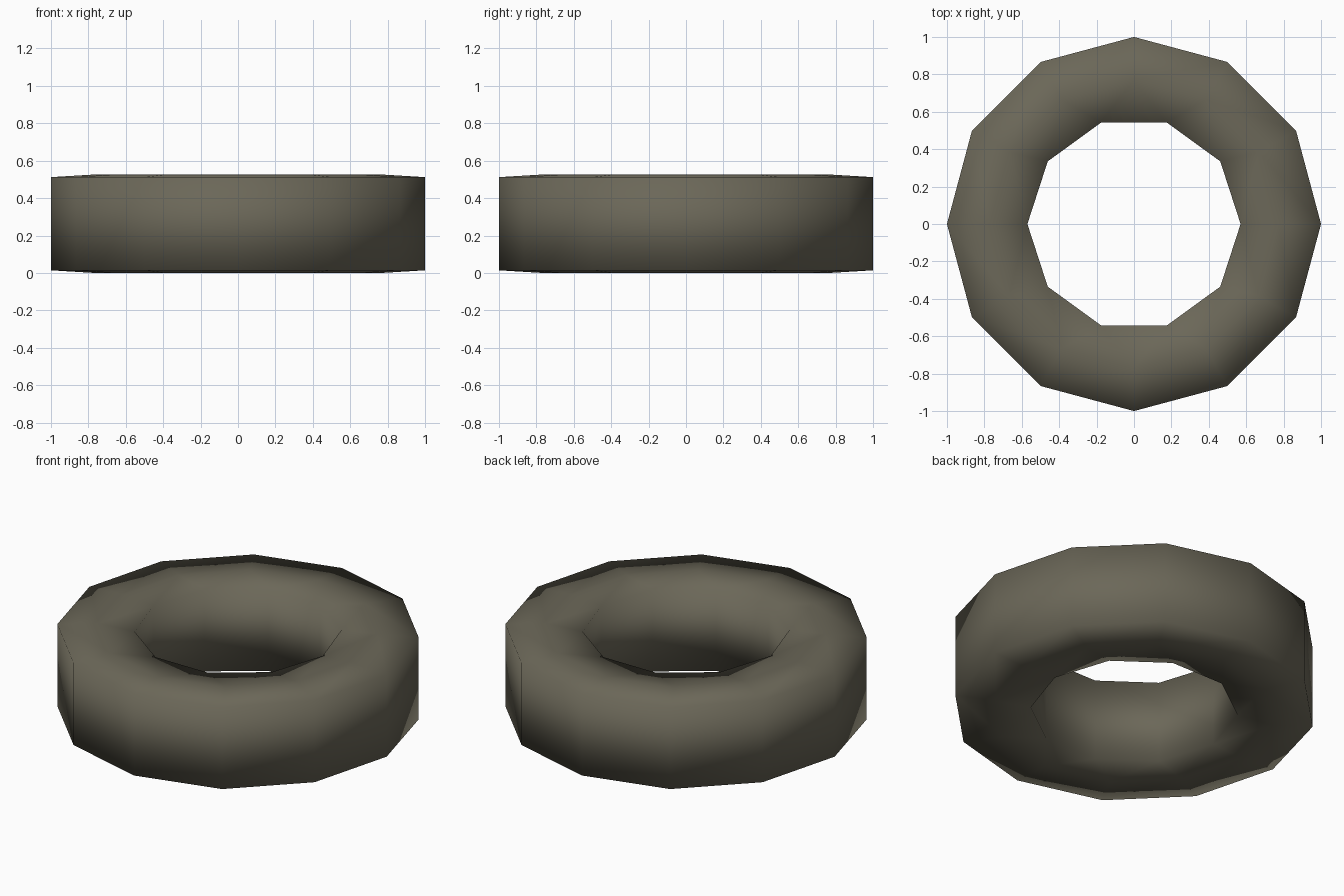
import bpy, bmesh, math

if "Cube" in bpy.data.objects:
    bpy.data.objects.remove(bpy.data.objects["Cube"])

rubber = bpy.data.materials.new("dark olive rubber")
rubber.diffuse_color = (0.147, 0.136, 0.098, 1)
rubber.use_nodes = True
rubber.node_tree.nodes["Principled BSDF"].inputs["Base Color"].default_value = rubber.diffuse_color

bm = bmesh.new()


def ring(radius, z, sides):
    """Closed loop of edges around the z axis, first corner on +x."""
    vs = [bm.verts.new((radius * math.cos(2 * math.pi * i / sides),
                        radius * math.sin(2 * math.pi * i / sides), z))
          for i in range(sides)]
    return [bm.edges.new((vs[i], vs[(i + 1) % sides])) for i in range(sides)]


# Tyre cross-section: tread, bulged sidewalls, ten-sided hole
rings = [ring(1.0, 0.014, 12), ring(1.0, 0.512, 12),
         ring(0.77, 0.526, 12), ring(0.57, 0.512, 10),
         ring(0.57, 0.014, 10), ring(0.77, 0.0, 12)]
for a, b in zip(rings, rings[1:] + rings[:1]):
    bmesh.ops.bridge_loops(bm, edges=a + b)

bmesh.ops.recalc_face_normals(bm, faces=bm.faces)
for f in bm.faces:
    f.smooth = True

mesh = bpy.data.meshes.new("tyre")
bm.to_mesh(mesh)
bm.free()
mesh.materials.append(rubber)
tyre = bpy.data.objects.new("tyre", mesh)
bpy.context.collection.objects.link(tyre)
